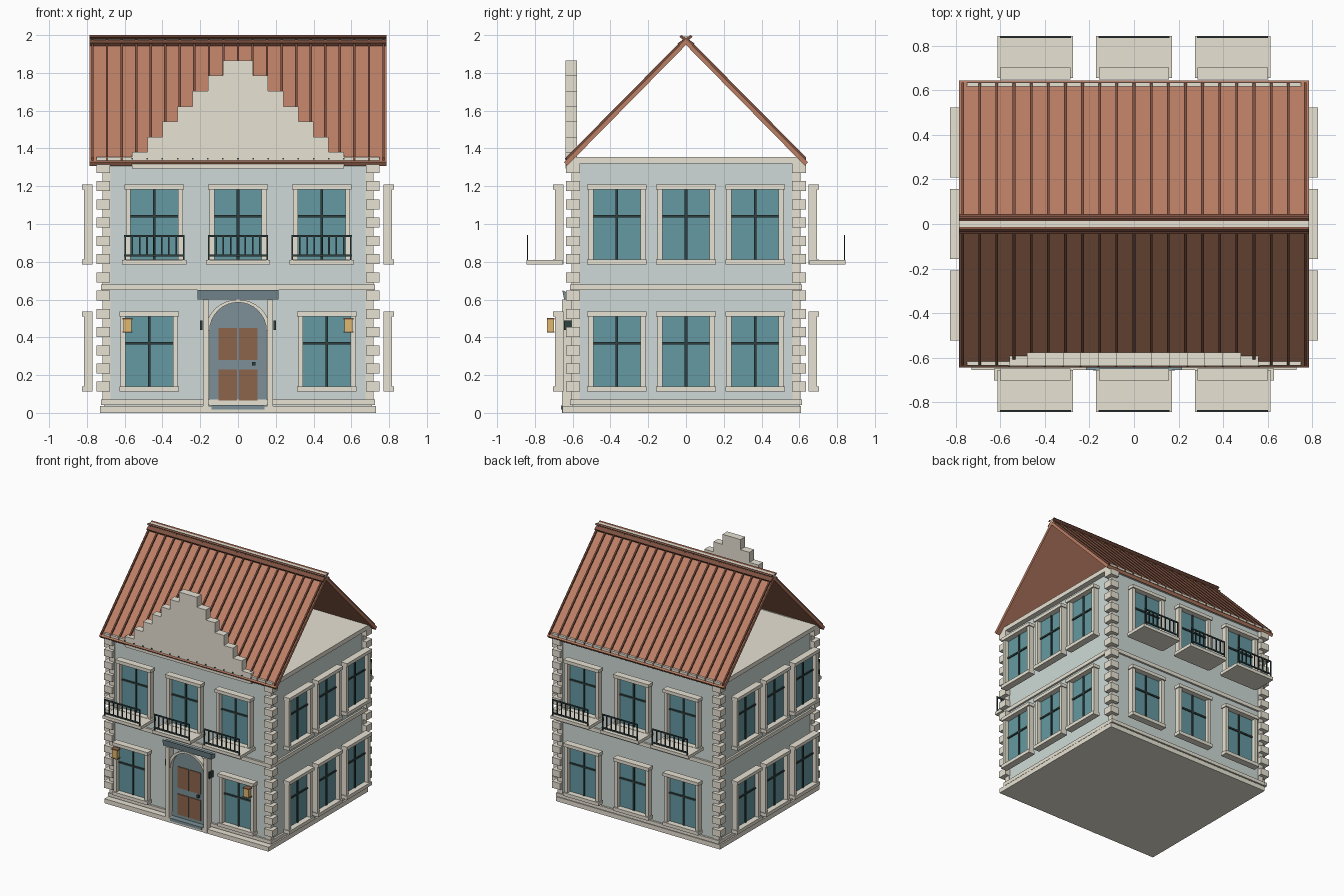
import bpy, bmesh
from math import pi, sin, cos
from mathutils import Matrix, Vector

if "Cube" in bpy.data.objects:
    bpy.data.objects.remove(bpy.data.objects["Cube"])

COL = dict(stone=(.80, .76, .65), wall=(.62, .70, .68), glass=(.13, .32, .36), dark=(.03, .05, .05),
           tile=(.50, .21, .13), rib=(.20, .08, .05), slate=(.20, .28, .31), wood=(.27, .13, .07),
           lamp=(.75, .48, .16))
MATS = {}
for n, c in COL.items():
    MATS[n] = bpy.data.materials.new(n)
    MATS[n].diffuse_color = (*c, 1)
PARTS = {}
I = Matrix.Identity(4)


def prism(part, mat, pts, a, b, axes="xzy", m=I):
    """Extrude a 2D outline from a to b; axes names outline u, v and depth."""
    bm = PARTS.setdefault((part, mat), bmesh.new())
    ix = ["xyz".index(c) for c in axes]

    def vert(p, d):
        v = Vector((0, 0, 0))
        v[ix[0]], v[ix[1]], v[ix[2]] = p[0], p[1], d
        return bm.verts.new(m @ v)
    lo = [vert(p, a) for p in pts]
    hi = [vert(p, b) for p in pts]
    bm.faces.new(lo)
    bm.faces.new(hi[::-1])
    for i in range(len(pts)):
        j = (i + 1) % len(pts)
        bm.faces.new((lo[j], lo[i], hi[i], hi[j]))


def box(part, mat, x0, x1, y0, y1, z0, z1, m=I):
    prism(part, mat, [(x0, z0), (x1, z0), (x1, z1), (x0, z1)], y0, y1, m=m)


def window(u, z, d, m):
    """Framed window centred at u, glass bottom at z, d = distance of its back from the centre."""
    h, w = .37, .125
    box("window_glass", "glass", u - w, u + w, -d - .012, -d, z, z + h, m)
    for s in (-1, 1):
        a, b = sorted((u + s * w, u + s * (w + .026)))
        box("window_jambs", "stone", a, b, -d - .045, -d, z, z + h, m)
    box("window_lintels", "stone", u - .158, u + .158, -d - .056, -d, z + h, z + h + .026, m)
    box("window_sills", "stone", u - .158, u + .158, -d - .056, -d, z - .027, z, m)
    box("window_bars", "dark", u - .007, u + .007, -d - .02, -d - .01, z, z + h, m)
    box("window_bars", "dark", u - w, u + w, -d - .02, -d - .01, z + .223, z + .236, m)


def balcony(u, m):
    box("balcony_slabs", "stone", u - .17, u + .17, -.845, -.655, .785, .81, m)
    for z in (.832, .937):
        box("balcony_rails", "dark", u - .16, u + .16, -.843, -.836, z - .005, z + .006, m)
    for i in range(9):
        x = u - .155 + i * .31 / 8
        box("balcony_rails", "dark", x - .004, x + .004, -.842, -.836, .81 if i in (0, 8) else .83, .94, m)


# walls, plinth, floor bands and cornice
box("walls", "wall", -.71, .71, -.6, .6, .03, 1.325)
box("plinth", "stone", -.73, .73, -.655, .61, 0, .036)
for z0, z1 in ((.042, .07), (.65, .68)):
    box("floor_bands", "stone", -.725, .725, -.615, .615, z0, z1)
box("cornice", "stone", -.75, .75, -.635, .635, 1.32, 1.355)

# corner quoins
for sx in (-1, 1):
    for sy in (-1, 1):
        m = Matrix.Diagonal((sx, sy, 1, 1))
        box("corner_columns", "stone", .675, .717, .565, .607, .07, 1.32, m)
        for i in range(13):
            z = .112 + i * .0965
            box("quoins", "stone", .677, .75, .562, .635, z, z + .053, m)

# windows and balconies on all four sides
front, back = I, Matrix.Rotation(pi, 4, "Z")
for u in (-.443, 0, .443):
    for m in (front, back):
        window(u, .812, .648, m)
        balcony(u, m)
    window(u, .14, .648, back)
for u in (-.47, .47):
    window(u, .14, .648, front)
for a in (pi / 2, -pi / 2):
    for u in (-.366, 0, .366):
        for z in (.14, .812):
            window(u, z, .77, Matrix.Rotation(a, 4, "Z"))

# door leaf with arched top, panels and handle
N = 16
arc = [(cos(pi * i / N), sin(pi * i / N)) for i in range(N + 1)]
prism("door_leaf", "slate", [(-.152, .036), (.152, .036)] + [(.152 * c, .435 + .152 * s) for c, s in arc],
      -.615, -.59)
for z0, z1 in ((.065, .23), (.28, .45)):
    for s in (-1, 1):
        box("door_panels", "wood", min(.004 * s, .103 * s), max(.004 * s, .103 * s), -.622, -.61, z0, z1)
box("door_handle", "dark", .075, .092, -.635, -.61, .25, .27)
box("door_step", "slate", -.14, .14, -.662, -.6, .018, .04)

# arch, posts and blank sign board around the door
prism("door_arch", "stone", [(.172 * c, .435 + .165 * s) for c, s in arc]
      + [(.15 * c, .435 + .15 * s) for c, s in arc[::-1]], -.645, -.595)
for s in (-1, 1):
    m = Matrix.Diagonal((s, 1, 1, 1))
    box("door_posts", "stone", .155, .185, -.657, -.6, 0, .6, m)
    box("door_lamps", "dark", .187, .2, -.645, -.6, .44, .49, m)
    # wall lanterns
    box("lanterns", "lamp", .563, .607, -.735, -.7, .432, .494, m)
    box("lantern_caps", "wood", .558, .612, -.737, -.695, .494, .502, m)
    box("lantern_caps", "wood", .558, .612, -.737, -.695, .425, .432, m)
prism("sign_board", "slate", [(-.655, .65), (-.615, .63), (-.6, .63), (-.6, .6), (-.645, .6)], -.215, .215, "yzx")

# pitched roof with standing ribs and crossed ridge boards
for s in (-1, 1):
    m = Matrix.Diagonal((1, s, 1, 1))
    prism("roof_slopes", "tile", [(0, 1.978), (.645, 1.327), (.63, 1.308), (0, 1.948)], -.785, .785, "yzx", m)
    prism("ridge_boards", "rib", [(-.035, 1.99), (-.025, 2), (.045, 1.957), (.035, 1.942)],
          -.785, .785, "yzx", m)
    for i in range(21):
        x = -.77 + i * .077
        prism("roof_ribs", "rib", [(.01, 1.985), (.636, 1.352), (.636, 1.335), (.01, 1.96)],
              x - .006, x + .006, "yzx", m)
box("ridge_cap", "stone", -.785, .785, -.016, .016, 1.965, 1.993)

# stepped front gable and its row of studs
steps = [(.56 - i * .08, 1.38 + i * .081) for i in range(7)]
half = [(.56, 1.295)]
for i, (x, z) in enumerate(steps):
    half += [(x, z), (x - .08, z)] if i < 6 else [(x, z)]
prism("stepped_gable", "stone", half + [(-x, z) for x, z in half[::-1]], -.637, -.577)
for i in range(15):
    x = -.56 + i * .08
    box("studs", "dark", x - .004, x + .004, -.641, -.63, 1.341, 1.349)

# turn the collected geometry into objects
for (name, mat), bm in PARTS.items():
    bmesh.ops.remove_doubles(bm, verts=bm.verts, dist=1e-6) if name == "stepped_gable" else None
    bmesh.ops.recalc_face_normals(bm, faces=bm.faces)
    me = bpy.data.meshes.new(name)
    bm.to_mesh(me)
    bm.free()
    me.materials.append(MATS[mat])
    bpy.context.collection.objects.link(bpy.data.objects.new(name, me))

for m in bpy.data.materials:
    if m.users and not m.is_grease_pencil:
        m.use_nodes = True
        m.node_tree.nodes["Principled BSDF"].inputs["Base Color"].default_value = m.diffuse_color
